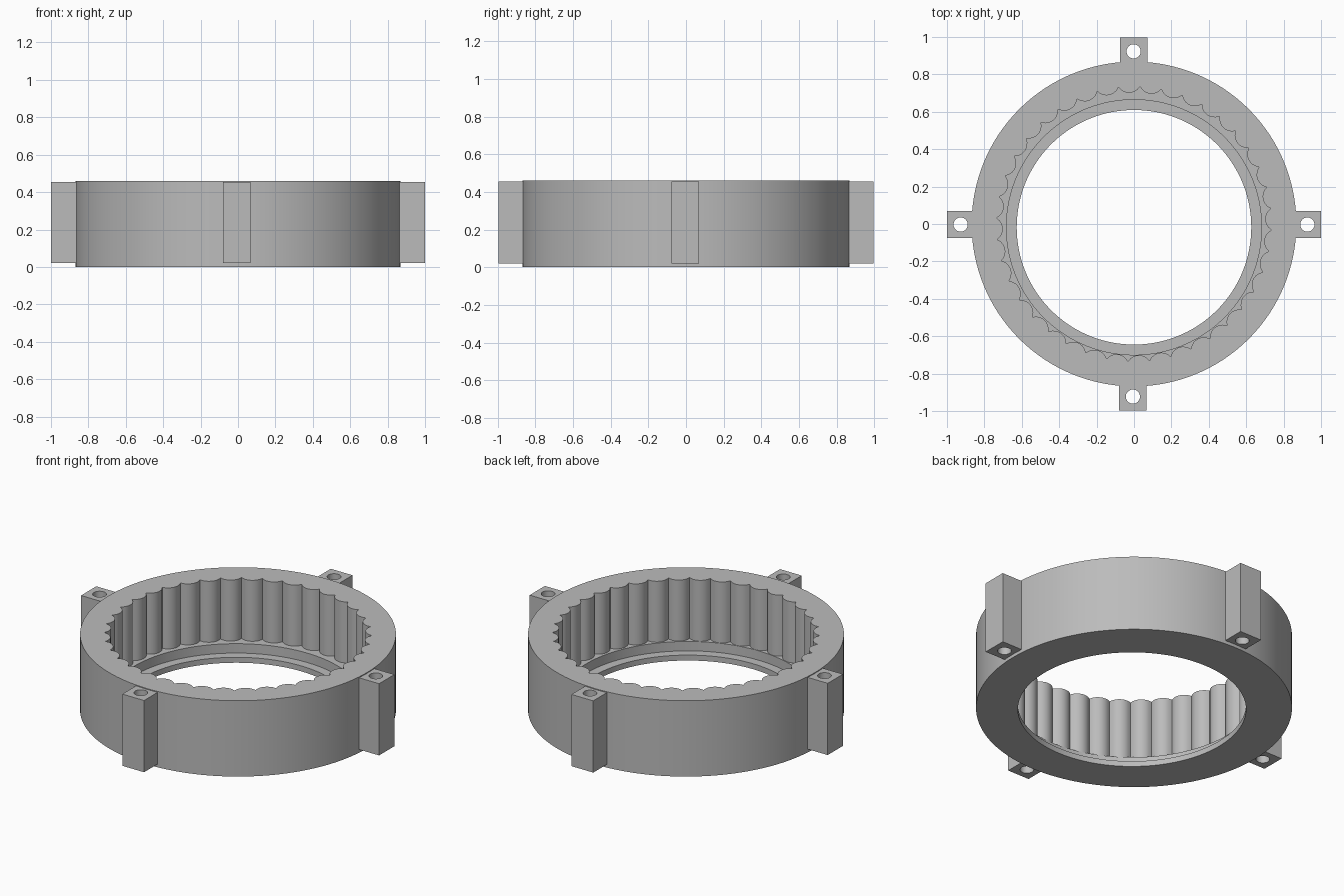
import bpy, bmesh, math

cube = bpy.data.objects.get("Cube")
if cube:
    bpy.data.objects.remove(cube, do_unlink=True)

grey = bpy.data.materials.new("plain grey")
grey.use_nodes = True
grey.diffuse_color = (0.5, 0.5, 0.5, 1)
grey.node_tree.nodes["Principled BSDF"].inputs["Base Color"].default_value = (0.5, 0.5, 0.5, 1)

LOBES, STEPS = 40, 8
COUNT = LOBES * STEPS
PHASE = math.radians(87.5)


def circle(radius, z, centre=(0, 0), count=COUNT, phase=PHASE):
    angles = [phase + math.tau * i / count for i in range(count)]
    return [(centre[0] + radius * math.cos(a), centre[1] + radius * math.sin(a), z)
            for a in angles]


def scallops(root, depth, z):
    """Rounded lobes bulging inward, with sharp grooves between them."""
    points = []
    for i in range(COUNT):
        a = PHASE + math.tau * i / COUNT
        t = 2 * (i % STEPS) / STEPS - 1
        r = root - depth * math.sqrt(1 - 0.9 * t * t) + depth * math.sqrt(0.1) * t * t
        points.append((r * math.cos(a), r * math.sin(a), z))
    return points


def square(half, z, centre, count):
    points = []
    for i in range(count):
        c, s = math.cos(math.tau * i / count), math.sin(math.tau * i / count)
        k = half / max(abs(c), abs(s))
        points.append((centre[0] + k * c, centre[1] + k * s, z))
    return points


def closed_loops(name, loops):
    """Joins successive loops, and the last back to the first."""
    bm = bmesh.new()
    rows = [[bm.verts.new(p) for p in loop] for loop in loops]
    for j, low in enumerate(rows):
        high = rows[(j + 1) % len(rows)]
        for i in range(len(low)):
            k = (i + 1) % len(low)
            bm.faces.new((low[i], low[k], high[k], high[i]))
    bmesh.ops.recalc_face_normals(bm, faces=bm.faces)
    mesh = bpy.data.meshes.new(name)
    bm.to_mesh(mesh)
    bm.free()
    mesh.materials.append(grey)
    obj = bpy.data.objects.new(name, mesh)
    bpy.context.collection.objects.link(obj)
    bpy.ops.object.select_all(action='DESELECT')
    obj.select_set(True)
    bpy.context.view_layer.objects.active = obj
    bpy.ops.object.shade_smooth_by_angle(angle=math.radians(25))
    return obj


# Ring body: outer wall, scalloped bore and stepped floor opening
TOP, SHELF, STEP = 0.46, 0.09, 0.033
bore = (0, -0.0175)
closed_loops("ring_body", [
    circle(0.868, 0), circle(0.868, TOP),
    scallops(0.735, 0.033, TOP), scallops(0.735, 0.033, SHELF),
    circle(0.682, SHELF, bore), circle(0.682, STEP, bore),
    circle(0.627, STEP, bore), circle(0.627, 0, bore),
])

# Four square lugs, each with a hole right through
lugs = {"right_lug": (-0.927, -0.003), "left_lug": (0.927, -0.003),
        "front_lug": (-0.006, -0.923), "back_lug": (-0.002, 0.923)}
for name, centre in lugs.items():
    closed_loops(name, [
        square(0.073, 0.02, centre, 32), square(0.073, 0.455, centre, 32),
        circle(0.038, 0.455, centre, 32, 0), circle(0.038, 0.02, centre, 32, 0),
    ])
